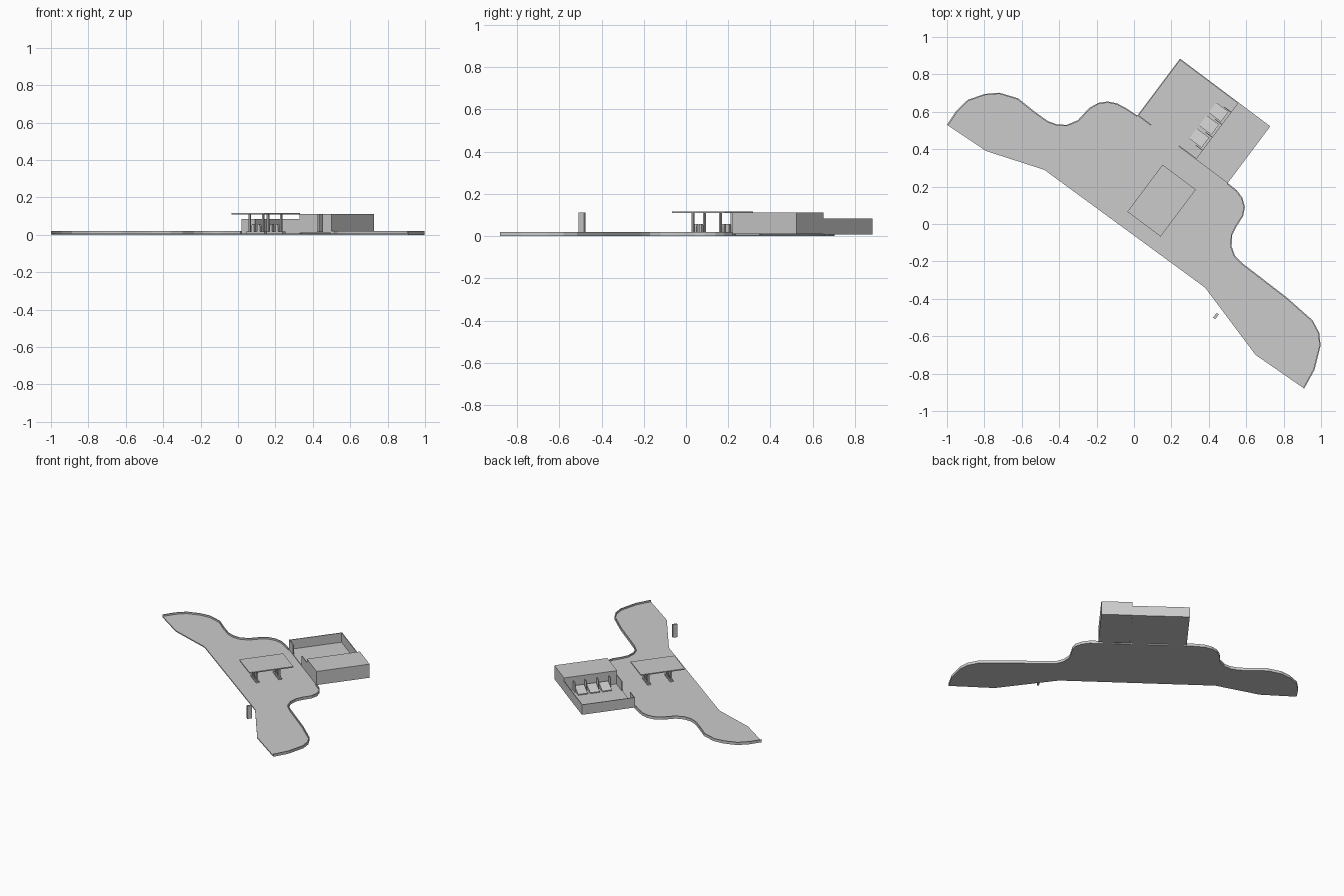
import bpy, bmesh, math
from mathutils import Vector

if "Cube" in bpy.data.objects:
    bpy.data.objects.remove(bpy.data.objects["Cube"])

U, V = Vector((0.8, -0.6)), Vector((0.6, 0.8))   # station axes: along frontage, towards back
ANG = math.atan2(-0.6, 0.8)
B = Vector((0.018, 0.58))                         # building front-left corner


def finish(name, bm):
    bmesh.ops.recalc_face_normals(bm, faces=bm.faces)
    me = bpy.data.meshes.new(name)
    bm.to_mesh(me)
    bm.free()
    ob = bpy.data.objects.new(name, me)
    bpy.context.collection.objects.link(ob)
    return ob


def prism(name, pts, z0, z1):
    bm = bmesh.new()
    f = bm.faces.new([bm.verts.new((p[0], p[1], z0)) for p in pts])
    r = bmesh.ops.extrude_face_region(bm, geom=[f])
    vs = [g for g in r["geom"] if isinstance(g, bmesh.types.BMVert)]
    bmesh.ops.translate(bm, verts=vs, vec=(0, 0, z1 - z0))
    return finish(name, bm)


def box(name, o, u0, u1, v0, v1, z0, z1):
    pts = [o + U * a + V * b for a, b in ((u0, v0), (u1, v0), (u1, v1), (u0, v1))]
    return prism(name, pts, z0, z1)


def profile(name, o, uz, v0, v1):
    """Side profile in (u, z) extruded along the v axis."""
    bm = bmesh.new()
    rings = []
    for v in (v0, v1):
        rings.append([bm.verts.new((*(o + U * u + V * v), z)) for u, z in uz])
    a, b = rings
    bm.faces.new(a)
    bm.faces.new(b[::-1])
    for i in range(len(a)):
        j = (i + 1) % len(a)
        bm.faces.new((a[i], a[j], b[j], b[i]))
    return finish(name, bm)


def curb(name, path, w=0.007, z0=0.0, z1=0.02):
    p = [Vector(q) for q in path]
    inner = []
    for i, q in enumerate(p):
        t = (p[min(i + 1, len(p) - 1)] - p[max(i - 1, 0)]).normalized()
        inner.append(q + Vector((t.y, -t.x)) * w)
    return prism(name, p + inner[::-1], z0, z1)


# Forecourt slab with raised kerbs along the curved back edge
left_edge = [(-1, .53), (-.95, .605), (-.89, .663), (-.80, .695), (-.72, .702), (-.62, .672),
             (-.53, .60), (-.46, .55), (-.41, .532), (-.36, .53), (-.30, .555), (-.24, .62),
             (-.19, .648), (-.14, .655), (-.09, .645), (-.04, .618), (.018, .58)]
right_edge = [(.50, .22), (.55, .18), (.58, .14), (.593, .09), (.583, .04), (.55, -.01),
              (.525, -.06), (.522, -.12), (.54, -.17), (.58, -.21), (.82, -.395), (.955, -.515),
              (.99, -.58), (.998, -.65), (.965, -.78), (.91, -.88)]
front_edge = [(.65, -.70), (.38, -.34), (-.48, .29), (-.79, .39)]
prism("forecourt", left_edge + right_edge + front_edge, 0, 0.008)
curb("kerb_left", left_edge)
curb("kerb_right", right_edge)

# Shop: tall block on the right, open low-walled room on the left
W, D, S, T = 0.603, 0.38, 0.39, 0.006
box("shop_block", B, S, W, 0, D, 0.01, 0.112)
box("room_floor", B, 0, S, 0, D, 0.008, 0.013)
box("room_left_wall", B, 0, T, 0, D, 0.012, 0.083)
box("room_back_wall", B, T, S, D - T, D, 0.012, 0.083)
box("front_wall_left", B, T, 0.09, 0, T, 0.012, 0.083)
box("front_wall_right", B, 0.275, S, 0, T, 0.012, 0.083)

# Bay dividers and sloping displays against the tall block
for i, v in enumerate((0.06, 0.147, 0.233, 0.315)):
    box(f"bay_divider_{i}", B, S - 0.045, S, v - 0.002, v + 0.002, 0.012, 0.083)
for i, v in enumerate((0.068, 0.155, 0.241)):
    profile(f"sloped_display_{i}", B,
            [(S - 0.095, 0.012), (S - 0.012, 0.012), (S - 0.012, 0.05), (S - 0.095, 0.02)],
            v, v + 0.068)

# Canopy over two pump islands
C = Vector((0.1475, 0.125))
box("canopy", C, -0.111, 0.111, -0.157, 0.157, 0.109, 0.117)
for k, s in enumerate((-1, 1)):
    o = C + V * 0.081 * s
    box(f"pump_island_{k}", o, -0.062, 0.062, -0.013, 0.013, 0.006, 0.017)
    for j, d in enumerate((-1, 1)):
        e = o + U * 0.045 * d
        box(f"canopy_post_{k}{j}", e, -0.005, 0.005, -0.005, 0.005, 0.015, 0.11)
        profile(f"pump_{k}{j}", o + U * 0.02 * d,
                [(-0.009, 0.016), (0.009, 0.016), (0.009, 0.045),
                 (0.009 - 0.006 * (d + 1) / 2, 0.058), (-0.009 + 0.006 * (1 - d) / 2, 0.058),
                 (-0.009, 0.045)], -0.008, 0.008)

# Roadside price sign
box("roadside_sign", Vector((0.438, -0.492)), -0.007, 0.007, -0.016, 0.016, 0.015, 0.112)
